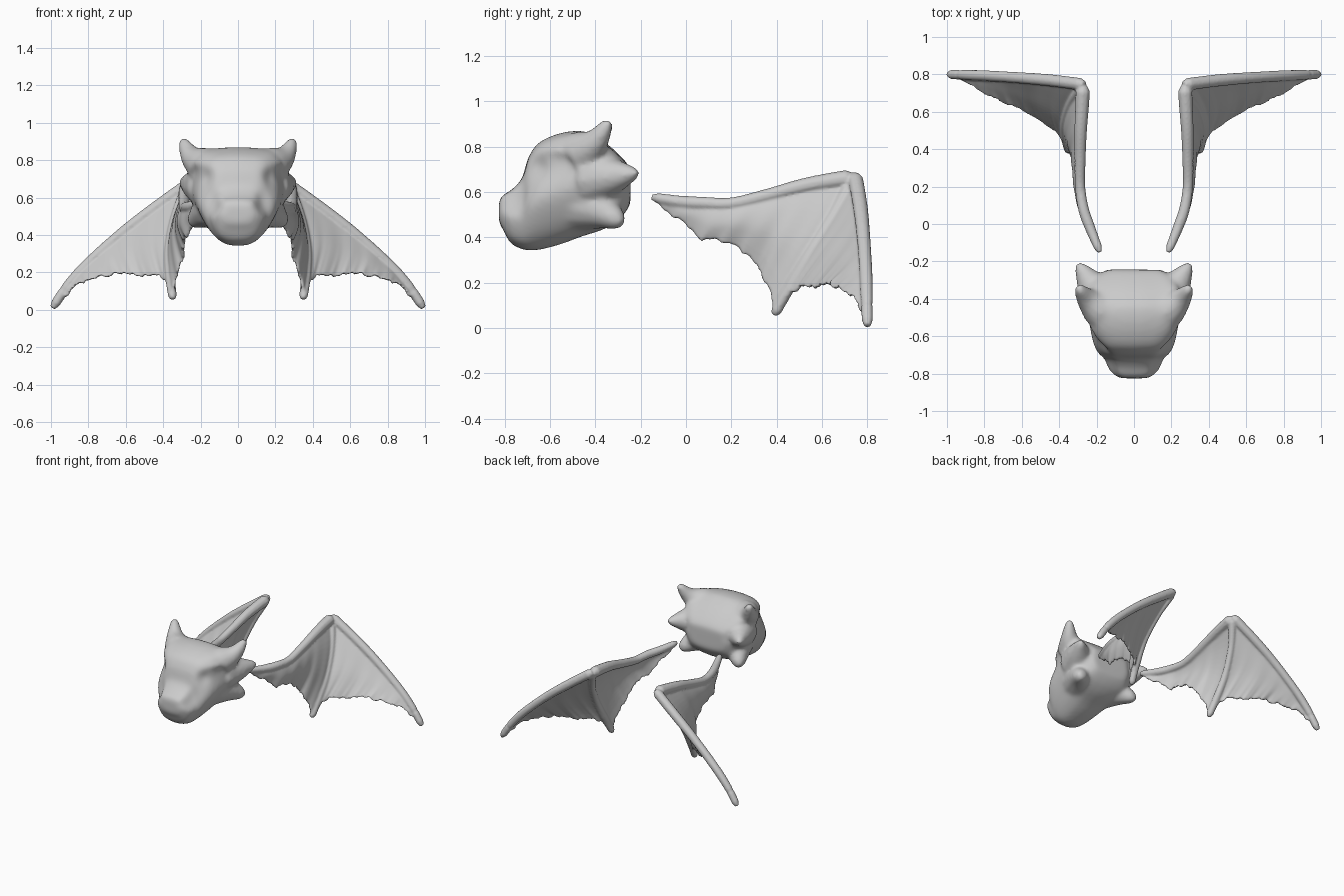
import bpy, bmesh, math, random
from mathutils import Vector

if "Cube" in bpy.data.objects:
    bpy.data.objects.remove(bpy.data.objects["Cube"])

random.seed(4)
hide = bpy.data.materials.new("grey_hide")
hide.diffuse_color = (0.6, 0.6, 0.6, 1)
hide.use_nodes = True
hide.node_tree.nodes["Principled BSDF"].inputs["Base Color"].default_value = hide.diffuse_color


def sample(pts, n):
    """Smooth curve through the points, n samples, evenly spaced by length."""
    pts = [Vector(p) for p in pts]
    ext = [2 * pts[0] - pts[1]] + pts + [2 * pts[-1] - pts[-2]]
    fine = []
    for i in range(1, len(ext) - 2):
        a, b, c, d = ext[i - 1:i + 3]
        for k in range(10):
            t = k / 10
            fine.append(0.5 * (2 * b + (c - a) * t + (2 * a - 5 * b + 4 * c - d) * t * t
                               + (3 * b - a - 3 * c + d) * t ** 3))
    fine.append(pts[-1])
    acc = [0]
    for p, q in zip(fine, fine[1:]):
        acc.append(acc[-1] + (q - p).length)
    out, j = [], 0
    for i in range(n):
        s = acc[-1] * i / (n - 1)
        while j < len(fine) - 2 and acc[j + 1] < s:
            j += 1
        out.append(fine[j].lerp(fine[j + 1], (s - acc[j]) / (acc[j + 1] - acc[j])))
    return out


def loft(bm, rings):
    """Skin closed rings and cap both ends."""
    rows = [[bm.verts.new(p) for p in r] for r in rings]
    n = len(rows[0])
    for a, b in zip(rows, rows[1:]):
        for i in range(n):
            bm.faces.new((a[i], a[(i + 1) % n], b[(i + 1) % n], b[i]))
    bm.faces.new(rows[0][::-1])
    bm.faces.new(rows[-1])


def tube(bm, path, radii, n=24, sides=10):
    """Tapered tube with rounded ends."""
    c = sample(path, n)
    rings = []
    for i, p in enumerate(c):
        t = (c[min(i + 1, n - 1)] - c[max(i - 1, 0)]).normalized()
        u = t.cross(Vector((0.3, 0.2, 1)) if abs(t.z) < 0.8 else Vector((0, 1, 0))).normalized()
        v = t.cross(u)
        f = i / (n - 1) * (len(radii) - 1)
        k = min(int(f), len(radii) - 2)
        r = radii[k] + (radii[k + 1] - radii[k]) * (f - k)
        if i in (0, n - 1):
            r *= 0.6
        rings.append([p + r * (math.cos(a) * u + math.sin(a) * v)
                      for a in (2 * math.pi * s / sides for s in range(sides))])
    loft(bm, rings)


def fuse(bm, name, voxel, rounds):
    """Melt overlapping parts into one smooth skin."""
    bmesh.ops.recalc_face_normals(bm, faces=bm.faces)
    me = bpy.data.meshes.new(name)
    bm.to_mesh(me)
    bm.free()
    me.materials.append(hide)
    ob = bpy.data.objects.new(name, me)
    bpy.context.collection.objects.link(ob)
    rm = ob.modifiers.new("fuse", 'REMESH')
    rm.mode = 'VOXEL'
    rm.voxel_size = voxel
    rm.use_smooth_shade = True
    sm = ob.modifiers.new("soften", 'SMOOTH')
    sm.factor = 0.5
    sm.iterations = rounds
    bpy.context.view_layer.objects.active = ob
    for m in ("fuse", "soften"):
        bpy.ops.object.modifier_apply(modifier=m)
    return ob


# Head: y, bottom, top, half widths at the crown, cheek and jaw
sections = [(-0.825, 0.47, 0.56, 0.055, 0.075, 0.055), (-0.805, 0.435, 0.585, 0.08, 0.11, 0.085),
            (-0.77, 0.375, 0.605, 0.09, 0.14, 0.095), (-0.72, 0.352, 0.66, 0.105, 0.16, 0.105),
            (-0.695, 0.348, 0.745, 0.13, 0.19, 0.115), (-0.65, 0.352, 0.81, 0.16, 0.215, 0.125),
            (-0.56, 0.375, 0.85, 0.205, 0.235, 0.14), (-0.45, 0.415, 0.86, 0.245, 0.25, 0.16),
            (-0.37, 0.44, 0.82, 0.25, 0.245, 0.18), (-0.30, 0.48, 0.765, 0.21, 0.215, 0.17),
            (-0.245, 0.55, 0.70, 0.14, 0.15, 0.12)]
bm = bmesh.new()
rings = []
for y, b, t, wt, wm, wb in sections:
    h = t - b
    half = [(wt * 0.6, t), (wt, t - 0.06 * h), (wt * 0.5 + wm * 0.48, b + 0.72 * h),
            (wm, b + 0.48 * h), (wm * 0.55 + wb * 0.45, b + 0.24 * h),
            (wb, b + 0.09 * h), (wb * 0.5, b)]
    rings.append([(x, y, z) for x, z in half] + [(-x, y, z) for x, z in reversed(half)])
loft(bm, rings)
bmesh.ops.recalc_face_normals(bm, faces=bm.faces)
bmesh.ops.subdivide_edges(bm, edges=bm.edges, cuts=2, smooth=0.5, use_grid_fill=True)
# Horns, ears and jaw spikes
spikes = [([(0.17, -0.47, 0.765), (0.25, -0.40, 0.82), (0.30, -0.335, 0.917)], (0.11, 0.06, 0.022)),
          ([(0.15, -0.43, 0.66), (0.23, -0.32, 0.67), (0.302, -0.208, 0.685)], (0.14, 0.085, 0.02)),
          ([(0.10, -0.47, 0.55), (0.18, -0.37, 0.515), (0.25, -0.28, 0.462)], (0.135, 0.085, 0.034))]
for path, radii in spikes:
    for s in (1, -1):
        tube(bm, [(s * x, y, z) for x, y, z in path], radii, 10, 12)
# Brow ridges and muzzle bulge
for s in (1, -1):
    tube(bm, [(s * 0.245, -0.42, 0.78), (s * 0.195, -0.57, 0.78), (s * 0.125, -0.665, 0.755)],
         (0.035, 0.03, 0.022), 10, 10)
tube(bm, [(-0.11, -0.755, 0.525), (0, -0.772, 0.525), (0.11, -0.755, 0.525)], (0.04, 0.055, 0.04), 10, 10)
head = fuse(bm, "head", 0.012, 14)
# Eye sockets pressed in below the brows
for v in head.data.vertices:
    for s in (1, -1):
        d = (v.co - Vector((s * 0.17, -0.66, 0.71))).length
        v.co += Vector((-s * 0.010, 0.016, 0)) * math.exp(-(d / 0.05) ** 2)

# Wing bone paths
arm = [(0.182, -0.15, 0.577), (0.235, -0.02, 0.556), (0.27, 0.08, 0.55), (0.288, 0.20, 0.548),
       (0.288, 0.35, 0.582), (0.285, 0.50, 0.622), (0.278, 0.62, 0.645), (0.272, 0.738, 0.662)]
outer = [(0.265, 0.745, 0.672), (0.45, 0.768, 0.54), (0.62, 0.782, 0.41), (0.80, 0.793, 0.25),
         (0.91, 0.797, 0.13), (0.992, 0.80, 0.01)]
finger = [(0.272, 0.738, 0.662), (0.335, 0.65, 0.50), (0.368, 0.545, 0.33),
          (0.362, 0.45, 0.17), (0.348, 0.388, 0.058)]


def membrane(bm, top, low, bow, cols=48, rows=16, thick=0.009):
    """Closed sheet between a bone and a ragged lower edge."""
    a, b = sample(top, cols), sample(low, cols)
    f = sample(finger, rows)
    grid = []
    for i in range(cols):
        w = i / (cols - 1)
        w = 1 - w if top is outer else w
        tear = random.uniform(-0.012, 0.012) if 2 < i < cols - 3 else 0
        col = []
        for j in range(rows):
            t = j / (rows - 1)
            p = a[i].lerp(b[i], t) + (f[j] - f[0].lerp(f[-1], t)) * w ** 1.5
            p += Vector(bow) * math.sin(math.pi * t) * math.sin(math.pi * w)
            p += Vector((0, 0, tear * t ** 4))
            # Soft folds fanning out from the elbow
            p += Vector(bow).normalized() * 0.003 * math.sin(i * 0.9) * t
            col.append(p)
        grid.append(col)
    off = Vector((1, 0, 0) if top is arm else (0.4, -0.75, 0.2)).normalized() * thick
    loft(bm, [[p + off for p in c] + [p - off for p in reversed(c)] for c in grid])


inner_edge = [(0.182, -0.145, 0.57), (0.225, -0.05, 0.49), (0.255, 0.03, 0.43), (0.275, 0.08, 0.385),
              (0.285, 0.15, 0.385), (0.29, 0.22, 0.355), (0.295, 0.31, 0.285), (0.315, 0.335, 0.22),
              (0.335, 0.37, 0.16), (0.348, 0.388, 0.058)]
outer_edge = [(0.348, 0.388, 0.058), (0.375, 0.44, 0.13), (0.42, 0.50, 0.185), (0.50, 0.555, 0.18),
              (0.60, 0.615, 0.195), (0.70, 0.655, 0.185), (0.82, 0.715, 0.155), (0.91, 0.77, 0.085),
              (0.985, 0.80, 0.012)]
# Wing: three bones and two membranes grown together, then mirrored
bm = bmesh.new()
tube(bm, arm, (0.022, 0.03, 0.028, 0.031, 0.036, 0.04), 32)
tube(bm, outer, (0.034, 0.033, 0.03, 0.029, 0.025), 32)
tube(bm, finger, (0.03, 0.024, 0.024, 0.027, 0.024), 32)
membrane(bm, arm, inner_edge, (0.01, 0, 0))
membrane(bm, outer, outer_edge, (0.0, 0.008, -0.003))
wing = fuse(bm, "wings", 0.007, 4)
wing.modifiers.new("mirror", 'MIRROR').use_mirror_merge = False
